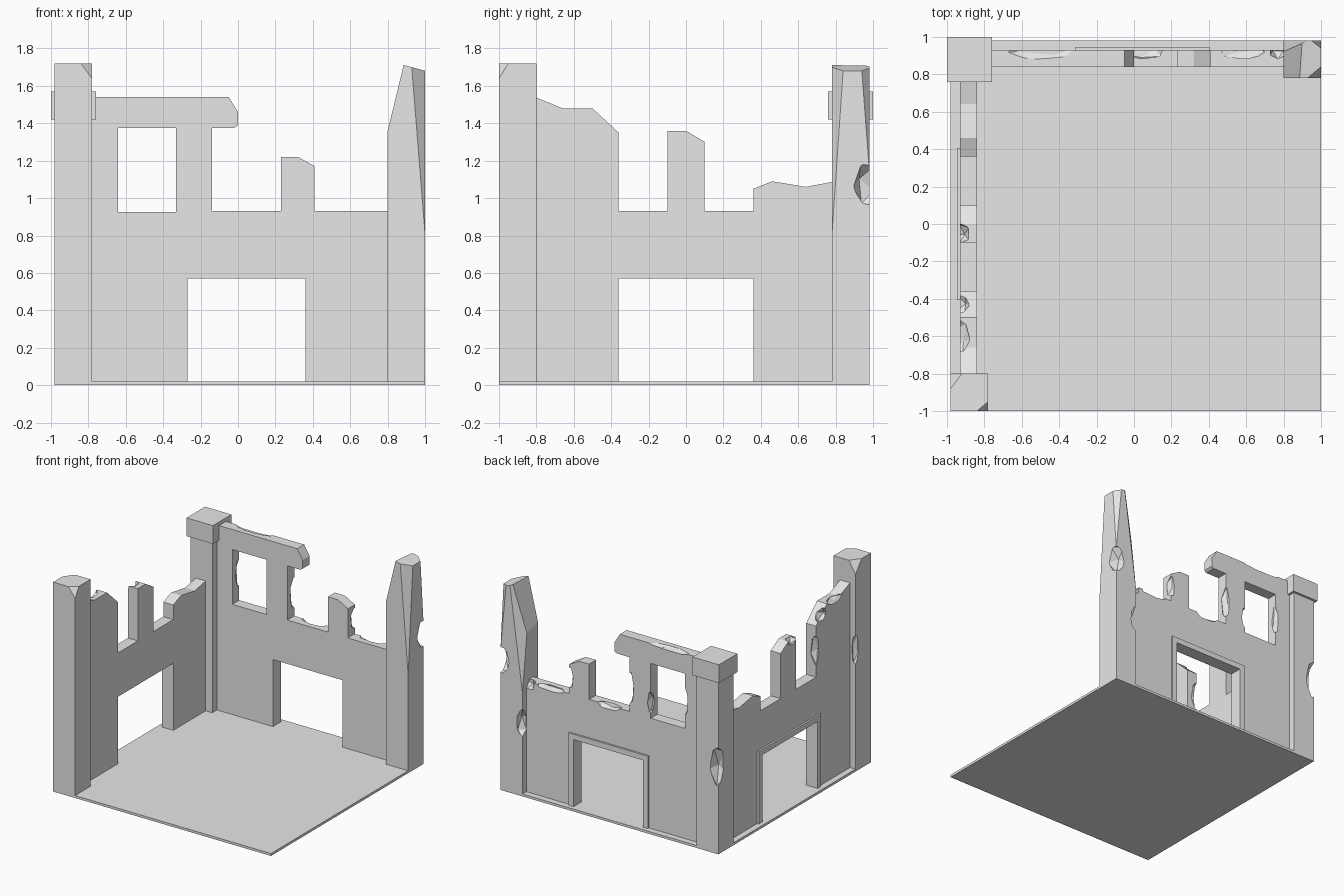
import bpy, bmesh, random
from mathutils import Vector, Euler

random.seed(4)
if "Cube" in bpy.data.objects:
    bpy.data.objects.remove(bpy.data.objects["Cube"], do_unlink=True)

stone = bpy.data.materials.new("grey stone")
stone.use_nodes = True
GREY = (0.8, 0.8, 0.8, 1)
stone.diffuse_color = GREY
stone.node_tree.nodes["Principled BSDF"].inputs["Base Color"].default_value = GREY


def finish(name, bm):
    bmesh.ops.recalc_face_normals(bm, faces=bm.faces)
    mesh = bpy.data.meshes.new(name)
    bm.to_mesh(mesh)
    bm.free()
    mesh.materials.append(stone)
    ob = bpy.data.objects.new(name, mesh)
    bpy.context.collection.objects.link(ob)
    return ob


def box(name, lo, hi):
    bm = bmesh.new()
    bmesh.ops.create_cube(bm, size=1)
    lo, hi = Vector(lo), Vector(hi)
    for v in bm.verts:
        v.co = (lo + hi) / 2 + v.co * (hi - lo)
    return finish(name, bm)


def slab(name, profile, along_x, d0, d1):
    """Extrude an outline through the depth range of a wall."""
    bm = bmesh.new()
    place = (lambda u, d, z: (u, d, z)) if along_x else (lambda u, d, z: (d, u, z))
    face = bm.faces.new([bm.verts.new(place(u, d0, z)) for u, z in profile])
    new = bmesh.ops.extrude_face_region(bm, geom=[face])["geom"]
    bmesh.ops.translate(bm, verts=[g for g in new if isinstance(g, bmesh.types.BMVert)],
                        vec=place(0, d1 - d0, 0))
    return finish(name, bm)


def carve(ob, cutter):
    mod = ob.modifiers.new("carve", "BOOLEAN")
    mod.operation, mod.solver, mod.object = "DIFFERENCE", "EXACT", cutter
    deps = bpy.context.evaluated_depsgraph_get()
    mesh = bpy.data.meshes.new_from_object(ob.evaluated_get(deps))
    ob.modifiers.clear()
    ob.data = mesh
    bpy.data.objects.remove(cutter, do_unlink=True)


def chip(ob, centre, radii):
    """Break a faceted bite out of an edge or corner."""
    bm = bmesh.new()
    bmesh.ops.create_icosphere(bm, subdivisions=1, radius=1)
    turn = Euler([random.uniform(0, 3) for _ in range(3)]).to_matrix()
    for v in bm.verts:
        v.co = Vector(centre) + (turn @ v.co) * Vector(radii)
    carve(ob, finish("chip_cutter", bm))


def slice_off(ob, a, b, c, inside):
    """Cut with the plane through three points, keeping the inside point."""
    a, b, c, inside = map(Vector, (a, b, c, inside))
    n = (b - a).cross(c - a).normalized()
    if n.dot(inside - a) > 0:
        n = -n
    bm = bmesh.new()
    bm.from_mesh(ob.data)
    bmesh.ops.bisect_plane(bm, geom=bm.verts[:] + bm.edges[:] + bm.faces[:],
                           plane_co=a, plane_no=n, clear_outer=True)
    bmesh.ops.holes_fill(bm, edges=[e for e in bm.edges if e.is_boundary])
    bmesh.ops.recalc_face_normals(bm, faces=bm.faces)
    bm.to_mesh(ob.data)
    bm.free()


# Floor
box("floor", (-0.98, -1, 0), (1, 0.98, 0.02))

# Back wall with doorway, window, broken beam and stump
back = slab("back_wall", [
    (-0.8, 0.005), (-0.27, 0.005), (-0.27, 0.57), (0.36, 0.57), (0.36, 0.005), (0.82, 0.005),
    (0.82, 0.93), (0.41, 0.93), (0.41, 1.17), (0.32, 1.22), (0.23, 1.22), (0.23, 0.93),
    (-0.14, 0.93), (-0.14, 1.375), (-0.02, 1.375), (0, 1.39), (0, 1.46), (-0.05, 1.54),
    (-0.8, 1.54)], True, 0.84, 0.93)
carve(back, box("window_cutter", (-0.64, 0.7, 0.925), (-0.33, 1.1, 1.375)))
for x, z, rx, rz in [(-0.63, 1.15, 0.04, 0.14), (-0.33, 1.05, 0.03, 0.1), (-0.14, 1.12, 0.04, 0.15),
                     (-0.48, 0.93, 0.12, 0.04), (0.05, 0.93, 0.12, 0.04), (0.41, 1.06, 0.04, 0.1),
                     (0.27, 1.22, 0.08, 0.06), (0.58, 0.93, 0.14, 0.03), (0.77, 0.92, 0.05, 0.06),
                     (0.0, 1.4, 0.05, 0.05), (-0.5, 1.54, 0.2, 0.02), (0.23, 0.96, 0.03, 0.07)]:
    chip(back, (x, 0.93, z), (rx, 0.055, rz))

# Left wall with doorway and ragged top
side = slab("left_wall", [
    (-0.82, 0.005), (-0.36, 0.005), (-0.36, 0.57), (0.36, 0.57), (0.36, 0.005), (0.8, 0.005),
    (0.8, 1.09), (0.64, 1.06), (0.46, 1.09), (0.36, 1.05), (0.36, 0.93), (0.1, 0.93),
    (0.1, 1.3), (0, 1.36), (-0.1, 1.36), (-0.1, 0.93), (-0.36, 0.93), (-0.36, 1.35),
    (-0.5, 1.48), (-0.66, 1.48), (-0.82, 1.545)], False, -0.93, -0.84)
for y, z, ry, rz in [(-0.42, 1.42, 0.08, 0.07), (-0.36, 1.15, 0.04, 0.14), (-0.6, 1.48, 0.1, 0.04),
                     (-0.1, 1.15, 0.04, 0.14), (0.1, 1.05, 0.03, 0.1), (-0.05, 1.36, 0.06, 0.05),
                     (0.22, 0.93, 0.09, 0.04), (-0.24, 0.93, 0.08, 0.04), (0.4, 1.07, 0.06, 0.06),
                     (0.6, 1.07, 0.1, 0.03)]:
    chip(side, (-0.93, y, z), (0.055, ry, rz))


# Raised door surrounds on the outer faces
def surround(name, u0, u1, along_x, d0, d1):
    w, top = 0.045, 0.57
    slab(name, [(u0 - w, 0.01), (u0, 0.01), (u0, top), (u1, top), (u1, 0.01),
                (u1 + w, 0.01), (u1 + w, top + w), (u0 - w, top + w)], along_x, d0, d1)


surround("back_door_surround", -0.27, 0.36, True, 0.925, 0.945)
surround("left_door_surround", -0.36, 0.36, False, -0.945, -0.925)

# Tall front pillar
front = box("front_pillar", (-0.98, -1, 0.005), (-0.78, -0.8, 1.72))
core = (-0.88, -0.9, 0.8)
slice_off(front, (-0.78, -1, 1.64), (-0.84, -1, 1.72), (-0.78, -0.95, 1.72), core)
slice_off(front, (-0.98, -0.8, 1.62), (-0.98, -0.88, 1.72), (-0.92, -0.8, 1.72), core)
chip(front, (-0.98, -1, 0.8), (0.09, 0.08, 0.22))
chip(front, (-0.98, -1, 0.5), (0.035, 0.035, 0.25))
chip(front, (-0.98, -0.8, 1.0), (0.04, 0.04, 0.14))

# Corner pillar and its capital
corner = box("corner_pillar", (-0.98, 0.78, 0.005), (-0.78, 0.98, 1.5))
chip(corner, (-0.98, 0.98, 0.72), (0.08, 0.08, 0.18))
chip(corner, (-0.98, 0.98, 0.1), (0.03, 0.03, 0.1))
cap = box("corner_capital", (-1, 0.76, 1.42), (-0.76, 1, 1.57))
for x, y, z, r in [(-1, 0.77, 1.57, 0.05), (-0.76, 1, 1.56, 0.04), (-0.98, 1, 1.57, 0.035)]:
    chip(cap, (x, y, z), (r * 1.3, r * 1.3, r))

# Broken back right pillar, split to a jagged point
broken = box("broken_pillar", (0.8, 0.78, 0.005), (1, 0.98, 1.75))
core = (0.93, 0.88, 0.5)
peak = (0.89, 0.85, 1.71)
for a, b, c in [(peak, (1, 0.79, 1.68), (1, 0.98, 1.68)),
                (peak, (0.8, 0.78, 1.36), (0.8, 0.98, 1.3)),
                ((1, 0.78, 0.8), (0.93, 0.78, 1.68), (1, 0.84, 1.68)),
                ((1, 0.98, 1.15), (0.95, 0.98, 1.68), (1, 0.94, 1.68)),
                ((0.8, 0.98, 0.85), (0.9, 0.98, 1.6), (0.8, 0.9, 1.5))]:
    slice_off(broken, a, b, c, core)
for x, y, z, r, rz in [(1, 0.98, 1.07, 0.09, 0.13), (1, 0.78, 0.69, 0.06, 0.11),
                       (1, 0.98, 0.1, 0.04, 0.13), (0.8, 0.98, 0.6, 0.06, 0.12)]:
    chip(broken, (x, y, z), (r, r, rz))
